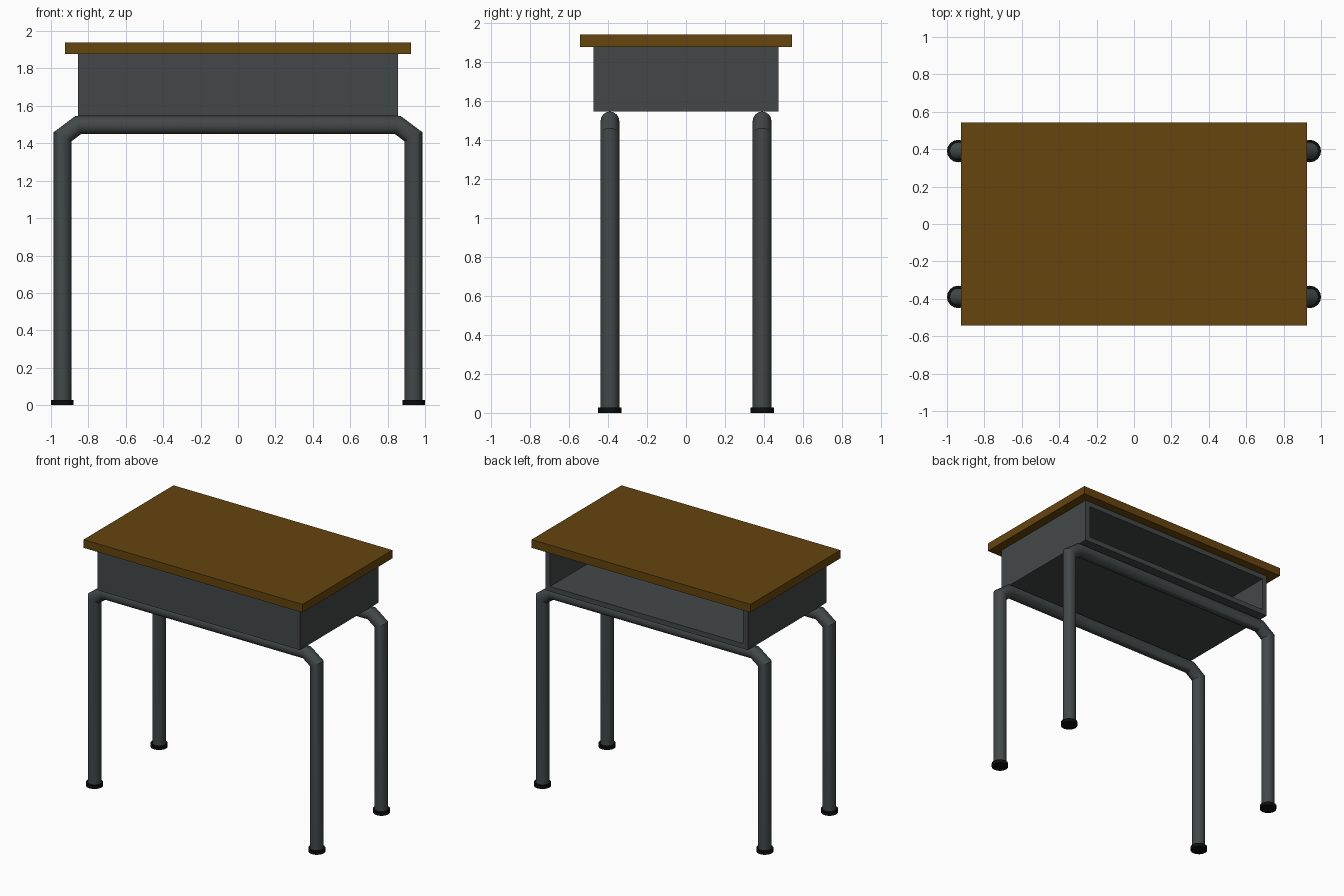
import bpy, bmesh
from math import sin, cos, pi
from mathutils import Vector

if "Cube" in bpy.data.objects:
    bpy.data.objects.remove(bpy.data.objects["Cube"])


def material(name, rgb):
    m = bpy.data.materials.new(name)
    m.diffuse_color = (*rgb, 1)
    m.use_nodes = True
    m.node_tree.nodes["Principled BSDF"].inputs["Base Color"].default_value = m.diffuse_color
    return m


wood = material("brown_wood", (0.13, 0.058, 0.004))
metal = material("dark_grey_metal", (0.055, 0.064, 0.064))
rubber = material("black_rubber", (0.004, 0.004, 0.004))


def finish(bm, name, mat, smooth=False):
    bmesh.ops.recalc_face_normals(bm, faces=bm.faces)
    me = bpy.data.meshes.new(name)
    bm.to_mesh(me)
    bm.free()
    me.materials.append(mat)
    ob = bpy.data.objects.new(name, me)
    bpy.context.collection.objects.link(ob)
    if smooth:
        bpy.ops.object.select_all(action='DESELECT')
        ob.select_set(True)
        bpy.context.view_layer.objects.active = ob
        bpy.ops.object.shade_smooth_by_angle(angle=0.5)
    return ob


def box_mesh(size, z0):
    bm = bmesh.new()
    bmesh.ops.create_cube(bm, size=1)
    for v in bm.verts:
        v.co = Vector((v.co.x * size[0], v.co.y * size[1], z0 + (v.co.z + 0.5) * size[2]))
    return bm


def tube(name, path, y, r, mat, n=16):
    """Mitred round tube along an (x, z) path."""
    bm = bmesh.new()
    pts = [Vector(p) for p in path]
    rings = []
    for i, p in enumerate(pts):
        a = (p - pts[i - 1]).normalized() if i else (pts[1] - p).normalized()
        b = (pts[i + 1] - p).normalized() if i < len(pts) - 1 else a
        t = (a + b).normalized()
        side = Vector((-t.y, t.x)) * (r / t.dot(a))
        ring = []
        for k in range(n):
            w = 2 * pi * k / n
            q = p + side * cos(w)
            ring.append(bm.verts.new((q.x, y + r * sin(w), q.y)))
        rings.append(ring)
    for r0, r1 in zip(rings, rings[1:]):
        for k in range(n):
            j = (k + 1) % n
            bm.faces.new((r0[k], r0[j], r1[j], r1[k]))
    bm.faces.new(rings[0])
    bm.faces.new(rings[-1])
    return finish(bm, name, mat, True)


# Desk top
finish(box_mesh((1.85, 1.085, 0.063), 1.877), "desk_top", wood)

# Storage box with an open compartment at the back (+y)
bm = box_mesh((1.71, 0.95, 0.332), 1.546)
bm.normal_update()
back = max(bm.faces, key=lambda f: f.normal.y)
bmesh.ops.inset_region(bm, faces=[back], thickness=0.055)
bmesh.ops.translate(bm, verts=back.verts, vec=(0, 0, 0))
inner = bmesh.ops.extrude_face_region(bm, geom=[back])
verts = [g for g in inner["geom"] if isinstance(g, bmesh.types.BMVert)]
bmesh.ops.translate(bm, verts=verts, vec=(0, -0.895, 0))
if back.is_valid:
    bm.faces.remove(back)
finish(bm, "storage_box", metal)

# Bent tube frames, front and back, with a foot under each leg
half = [(-0.938, 0.01), (-0.938, 1.435), (-0.855, 1.497)]
path = half + [(-x, z) for x, z in reversed(half)]
for label, y in (("front", -0.39), ("back", 0.39)):
    tube(label + "_leg_frame", path, y, 0.048, metal)
    for side, x in (("left", -0.94), ("right", 0.94)):
        bm = bmesh.new()
        bmesh.ops.create_cone(bm, cap_ends=True, segments=16, radius1=0.06,
                              radius2=0.06, depth=0.027)
        bmesh.ops.translate(bm, verts=bm.verts, vec=(x, y, 0.0135))
        finish(bm, label + "_" + side + "_foot", rubber, True)
